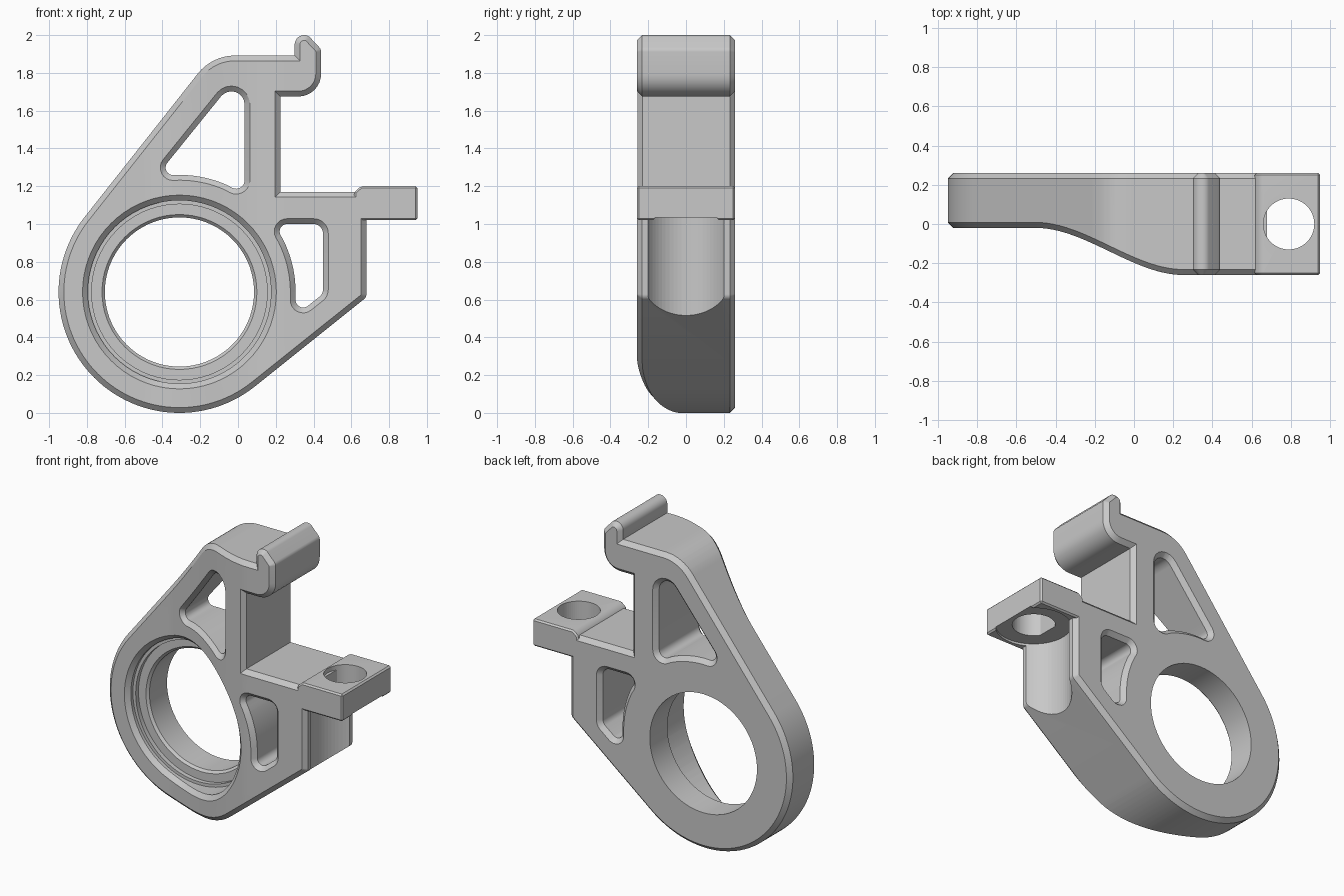
import bpy, bmesh, math
from mathutils import Vector

if "Cube" in bpy.data.objects:
    bpy.data.objects.remove(bpy.data.objects["Cube"], do_unlink=True)

HALF, CH = 0.26, 0.028          # half depth, edge chamfer
CENTRE = Vector((-0.31, 0.64))  # bore centre in x, z
GREY = (0.58, 0.58, 0.58, 1)

grey = bpy.data.materials.new("machined_grey")
grey.use_nodes = True
grey.diffuse_color = GREY
grey.node_tree.nodes["Principled BSDF"].inputs["Base Color"].default_value = GREY


def arc(radius, start, end, steps):
    """Sharp profile points on a circle around the bore centre."""
    out = []
    for i in range(steps + 1):
        a = math.radians(start + (end - start) * i / steps)
        out.append((CENTRE.x + radius * math.cos(a), CENTRE.y + radius * math.sin(a), 0))
    return out


def fillet(corners, steps=8):
    """Turn (x, z, radius) corners into a rounded polygon."""
    out = []
    for i, (x, z, r) in enumerate(corners):
        p = Vector((x, z))
        if r == 0:
            out.append(p)
            continue
        u = (Vector(corners[i - 1][:2]) - p).normalized()
        v = (Vector(corners[(i + 1) % len(corners)][:2]) - p).normalized()
        half = u.angle(v) / 2
        c = p + (u + v).normalized() * r / math.sin(half)
        a = p + u * r / math.tan(half) - c
        b = p + v * r / math.tan(half) - c
        sweep = math.pi - 2 * half
        for k in range(steps + 1):
            t = sweep * k / steps
            out.append(c + (a * math.sin(sweep - t) + b * math.sin(t)) / math.sin(sweep))
    return out


def orient(pts, ccw):
    area = sum(pts[i - 1].cross(p) for i, p in enumerate(pts))
    return pts if (area > 0) == ccw else pts[::-1]


def inset(pts, d):
    """Move a loop toward the material on its left, with mitred corners."""
    out = []
    for i, p in enumerate(pts):
        e1 = (p - pts[i - 1]).normalized()
        e2 = (pts[(i + 1) % len(pts)] - p).normalized()
        n1, n2 = Vector((-e1.y, e1.x)), Vector((-e2.y, e2.x))
        out.append(p + (n1 + n2) * d / (1 + n1.dot(n2)))
    return out


def finish(bm, name):
    bmesh.ops.recalc_face_normals(bm, faces=bm.faces[:])
    me = bpy.data.meshes.new(name)
    bm.to_mesh(me)
    bm.free()
    me.materials.append(grey)
    ob = bpy.data.objects.new(name, me)
    bpy.context.collection.objects.link(ob)
    return ob


def smooth(ob):
    bpy.ops.object.select_all(action='DESELECT')
    ob.select_set(True)
    bpy.context.view_layer.objects.active = ob
    bpy.ops.object.shade_smooth_by_angle(angle=math.radians(28))


def cylinder(name, radius, z0, z1):
    bpy.ops.mesh.primitive_cylinder_add(vertices=64, radius=radius, depth=z1 - z0,
                                        location=(0.79, 0, (z0 + z1) / 2))
    ob = bpy.context.object
    ob.name = name
    ob.data.materials.append(grey)
    ob.hide_render = True
    ob.hide_set(True)
    return ob


def cut(ob, cutter):
    mod = ob.modifiers.new("cut", 'BOOLEAN')
    mod.operation, mod.solver, mod.object = 'DIFFERENCE', 'EXACT', cutter


# Profiles of the bracket: outline, triangular window, lower window, bore
outline = fillet(arc(0.64, 141.7, 308.7, 56) + [
    (0.68, 0.612, 0.035), (0.68, 1.17, 0),
    (0.225, 1.17, 0), (0.225, 1.675, 0),
    (0.44, 1.675, 0.12), (0.44, 1.925, 0.035), (0.37, 2.0, 0.04), (0.30, 2.0, 0.05),
    (0.30, 1.892, 0), (-0.137, 1.892, 0.25)])
upper_window = fillet([(-0.43, 1.255, 0.04)] + arc(0.62, 90, 66, 8)
                      + [(0.035, 1.155, 0.045), (0.035, 1.83, 0.07)])
lower_window = fillet([(0.19, 1.0, 0.04)] + arc(0.615, 27, 2, 8)
                      + [(0.305, 0.515, 0.04), (0.45, 0.63, 0.05), (0.45, 1.0, 0.05)])
bore = fillet(arc(0.485, 0, 355, 71))

# Chamfered bracket body
bm = bmesh.new()
caps = [[], []]
for k, loop in enumerate((outline, upper_window, lower_window, bore)):
    pts = orient(loop, k == 0)
    # Hole profiles are given at their narrowest, so the caps open outward
    small = inset(pts, CH)
    levels = [(small, -HALF), (pts, CH - HALF), (pts, HALF - CH), (small, HALF)]
    if k == 3:
        levels[2:] = [(pts, HALF)]
    rings = [[bm.verts.new((p.x, y, p.y)) for p in ps] for ps, y in levels]
    n = len(pts)
    for lo, hi in zip(rings, rings[1:]):
        for i in range(n):
            bm.faces.new((lo[i - 1], lo[i], hi[i], hi[i - 1]))
    for cap, ring in zip(caps, (rings[0], rings[-1])):
        cap += [bm.edges.get((ring[i - 1], ring[i])) for i in range(n)]
for cap, side in zip(caps, (-1, 1)):
    bmesh.ops.triangle_fill(bm, edges=cap, use_beauty=True, normal=(0, side, 0))

# Sweep the front face back in an S toward the thin ring
S0, S1 = -0.5, 0.25
for i in range(25):
    bmesh.ops.bisect_plane(bm, geom=bm.verts[:] + bm.edges[:] + bm.faces[:], dist=1e-5,
                           plane_co=(S0 + (S1 - S0) * i / 24, 0, 0), plane_no=(1, 0, 0))
for v in bm.verts:
    if v.co.y < 0:
        t = min(max((v.co.x - S0) / (S1 - S0), 0), 1)
        v.co.y += 0.24 * (1 - t * t * (3 - 2 * t))
body = finish(bm, "bracket_body")

# Stepped seat ring inside the bore: (radius, depth) section
bm = bmesh.new()
section = [(0.395, 0.26), (0.487, 0.26), (0.487, 0.03), (0.465, 0.03),
           (0.465, 0.06), (0.41, 0.06), (0.395, 0.075)]
rings = []
for i in range(72):
    a = math.tau * i / 72
    rings.append([bm.verts.new((CENTRE.x + r * math.cos(a), y, CENTRE.y + r * math.sin(a)))
                  for r, y in section])
for i in range(72):
    for j in range(len(section)):
        bm.faces.new((rings[i - 1][j - 1], rings[i - 1][j], rings[i][j], rings[i][j - 1]))
seat = finish(bm, "bore_seat_ring")

# Mounting tab
bm = bmesh.new()
tab_profile = [(0.615, 1.02), (0.95, 1.02), (0.95, 1.2), (0.65, 1.2), (0.615, 1.168)]
front, back = [[bm.verts.new((x, y, z)) for x, z in tab_profile] for y in (-HALF, HALF)]
bm.faces.new(front)
bm.faces.new(back)
for i in range(len(front)):
    bm.faces.new((front[i - 1], front[i], back[i], back[i - 1]))
bmesh.ops.recalc_face_normals(bm, faces=bm.faces[:])
bmesh.ops.bevel(bm, geom=bm.edges[:], offset=0.01, segments=1, affect='EDGES')
tab = finish(bm, "mounting_tab")

# Bolt hole, and the clearance channel beneath it
channel = cylinder("channel_cutter", 0.23, 0.2, 1.035)
hole = cylinder("hole_cutter", 0.13, 0.9, 1.4)
cut(body, channel)
cut(tab, channel)
cut(tab, hole)

for part in (body, seat, tab):
    smooth(part)
